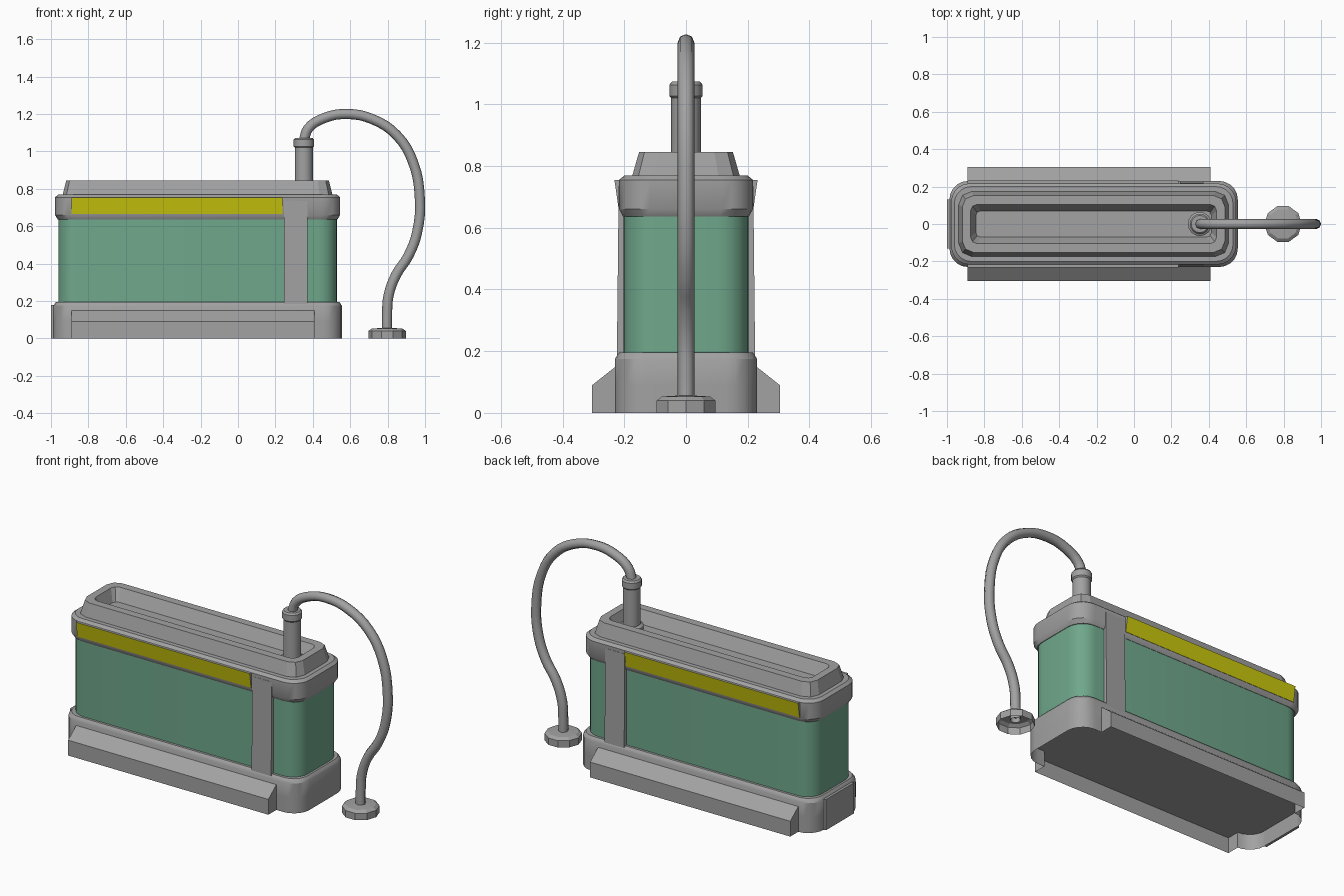
import bpy, bmesh, math
from mathutils import Vector

cube = bpy.data.objects.get("Cube")
if cube:
    bpy.data.objects.remove(cube, do_unlink=True)


def material(name, colour):
    mat = bpy.data.materials.new(name)
    mat.use_nodes = True
    mat.diffuse_color = (*colour, 1)
    bsdf = next(n for n in mat.node_tree.nodes if n.type == 'BSDF_PRINCIPLED')
    bsdf.inputs["Base Color"].default_value = (*colour, 1)
    return mat


GREY = material("grey_metal", (0.36, 0.36, 0.36))
GREEN = material("green_glass", (0.16, 0.39, 0.26))
YELLOW = material("yellow_paint", (0.6, 0.58, 0.004))
MID_X = -0.216  # centre of the tank body


def finish(bm, name, *mats, smooth=True):
    bmesh.ops.recalc_face_normals(bm, faces=bm.faces)
    mesh = bpy.data.meshes.new(name)
    bm.to_mesh(mesh)
    bm.free()
    obj = bpy.data.objects.new(name, mesh)
    bpy.context.collection.objects.link(obj)
    for mat in mats:
        mesh.materials.append(mat)
    if smooth:
        bpy.ops.object.select_all(action='DESELECT')
        obj.select_set(True)
        bpy.context.view_layer.objects.active = obj
        bpy.ops.object.shade_smooth_by_angle(angle=math.radians(32))
    return obj


def rounded_loop(hx, hy, r, segs):
    pts = []
    for k, (sx, sy) in enumerate([(1, 1), (-1, 1), (-1, -1), (1, -1)]):
        for i in range(segs + 1):
            a = math.pi / 2 * (k + i / segs)
            pts.append((MID_X + sx * (hx - r) + r * math.cos(a),
                        sy * (hy - r) + r * math.sin(a)))
    return pts


def circle_loop(x, r, n):
    return [(x + r * math.cos(math.tau * i / n), r * math.sin(math.tau * i / n))
            for i in range(n)]


def stack(name, levels, mat, cap_start=True, cap_end=True, smooth=True):
    """Bridge outlines (points, z) into one skin."""
    bm = bmesh.new()
    rings = [[bm.verts.new((x, y, z)) for x, y in pts] for pts, z in levels]
    for a, b in zip(rings, rings[1:]):
        for i in range(len(a)):
            j = (i + 1) % len(a)
            bm.faces.new((a[i], a[j], b[j], b[i]))
    if cap_start:
        bm.faces.new(rings[0])
    if cap_end:
        bm.faces.new(rings[-1])
    return finish(bm, name, mat, smooth=smooth)


def prism_x(name, section, x0, x1, mats, rule=None):
    """Extrude a (y, z) section along x."""
    bm = bmesh.new()
    a = [bm.verts.new((x0, y, z)) for y, z in section]
    b = [bm.verts.new((x1, y, z)) for y, z in section]
    bm.faces.new(a)
    bm.faces.new(b)
    for i in range(len(a)):
        j = (i + 1) % len(a)
        bm.faces.new((a[i], a[j], b[j], b[i]))
    bmesh.ops.recalc_face_normals(bm, faces=bm.faces)
    if rule:
        for f in bm.faces:
            f.material_index = rule(f)
    return finish(bm, name, *mats, smooth=False)


# Open-bottomed skirt: rounded ends with a wide foot along both sides
BASE = (0.771, 0.23, 0.1)
FOOT0, FOOT1, FOOT_Y, FOOT_Z = -0.89, 0.41, 0.304, 0.09
outline = rounded_loop(*BASE, 5)
half = len(outline) // 4
foot = [(FOOT1, 0.23), (FOOT1, FOOT_Y), (FOOT0, FOOT_Y), (FOOT0, 0.23)]
skirt = (outline[:half] + foot + outline[half:3 * half]
         + [(x, -y) for x, y in reversed(foot)] + outline[3 * half:])
stack("base_skirt", [(skirt, 0), (skirt, FOOT_Z)], GREY, cap_start=False)

# Upper base with a small bevelled lip
stack("base_top", [(outline, FOOT_Z), (outline, 0.175),
                   (rounded_loop(0.764, 0.223, 0.095, 5), 0.187),
                   (rounded_loop(0.757, 0.216, 0.09, 5), 0.196)], GREY)

# Thin plate on the rear end
prism_x("end_plate", [(-0.13, 0), (0.13, 0), (0.13, 0.18), (-0.13, 0.18)],
        -1.0, -0.985, [GREY])

# Glass tank
glass = rounded_loop(0.745, 0.202, 0.1, 6)
stack("glass_tank", [(glass, 0.19), (glass, 0.65)], GREEN)

# Cap collar around the top of the glass
stack("cap_collar", [(rounded_loop(0.748, 0.204, 0.095, 5), 0.637),
                     (rounded_loop(0.762, 0.217, 0.1, 5), 0.66),
                     (rounded_loop(0.762, 0.217, 0.1, 5), 0.755),
                     (rounded_loop(0.745, 0.2, 0.09, 5), 0.769)], GREY)

# Sloped lid with a sunken trough
stack("lid", [(rounded_loop(0.722, 0.175, 0.07, 2), 0.765),
              (rounded_loop(0.702, 0.152, 0.06, 2), 0.845),
              (rounded_loop(0.658, 0.105, 0.035, 2), 0.845),
              (rounded_loop(0.63, 0.07, 0.025, 2), 0.775)],
      GREY, cap_start=False, smooth=False)

# Mirrored side parts: foot slope, post and tilted stripe panel
for side, label in ((1, "back"), (-1, "front")):
    def flip(section):
        return [(side * y, z) for y, z in section]

    prism_x(label + "_foot_slope",
            flip([(0.22, FOOT_Z), (FOOT_Y, FOOT_Z), (0.228, 0.15), (0.22, 0.15)]),
            FOOT0, FOOT1, [GREY])
    prism_x(label + "_post",
            flip([(0.19, 0.18), (0.224, 0.18), (0.218, 0.735), (0.19, 0.735)]),
            0.245, 0.372, [GREY])
    prism_x(label + "_stripe_panel",
            flip([(0.2, 0.666), (0.219, 0.666), (0.232, 0.755), (0.2, 0.755)]),
            -0.89, 0.238, [GREY, YELLOW],
            rule=lambda f: int(f.normal.y * side > 0.8))

# Outlet pipe with collars
PIPE_X = 0.352
pipe_profile = [(0.064, 0.77), (0.064, 0.795), (0.048, 0.805), (0.048, 1.02),
                (0.054, 1.027), (0.054, 1.063), (0.046, 1.073)]
stack("outlet_pipe", [(circle_loop(PIPE_X, r, 16), z) for r, z in pipe_profile], GREY)

# Bent hose
path = [(0.352, 1.06), (0.375, 1.122), (0.46, 1.178), (0.58, 1.2), (0.72, 1.172),
        (0.85, 1.085), (0.935, 0.945), (0.972, 0.75), (0.958, 0.57), (0.91, 0.44),
        (0.845, 0.34), (0.805, 0.23), (0.797, 0.13), (0.797, 0.03)]
curve = bpy.data.curves.new("hose_path", 'CURVE')
curve.dimensions = '3D'
curve.bevel_depth = 0.027
curve.bevel_resolution = 2
curve.resolution_u = 4
spline = curve.splines.new('BEZIER')
spline.bezier_points.add(len(path) - 1)
for point, (x, z) in zip(spline.bezier_points, path):
    point.co = Vector((x, 0, z))
    point.handle_left_type = point.handle_right_type = 'AUTO'
curve.materials.append(GREY)
spline.use_smooth = True
bpy.context.collection.objects.link(bpy.data.objects.new("hose", curve))

# Hollow suction foot
foot_profile = [(0.1, 0), (0.1, 0.04), (0.082, 0.053), (0.03, 0.056)]
stack("suction_foot", [(circle_loop(0.797, r, 10), z) for r, z in foot_profile],
      GREY, cap_start=False, smooth=False)
